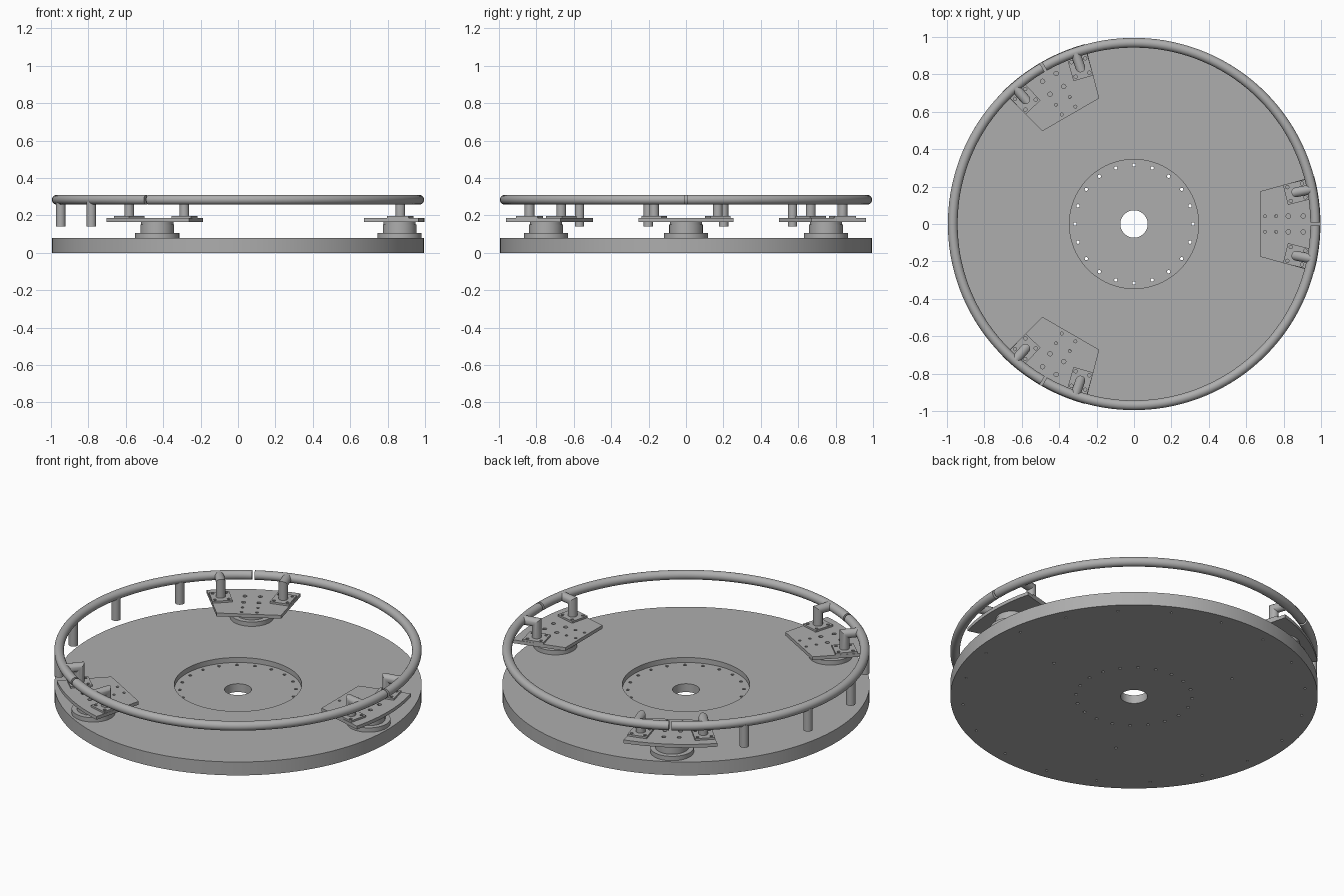
import bpy, bmesh
from math import sin, cos, pi, radians, atan2, hypot
from mathutils import Matrix, Vector

cube = bpy.data.objects.get("Cube")
if cube:
    bpy.data.objects.remove(cube, do_unlink=True)

grey = bpy.data.materials.new("plain grey")
grey.use_nodes = True
GREY = (0.42, 0.42, 0.42, 1)
grey.diffuse_color = GREY
grey.node_tree.nodes["Principled BSDF"].inputs["Base Color"].default_value = GREY


def circle(r, n, z=0, cx=0, cy=0):
    return [Vector((cx + r * cos(2 * pi * i / n), cy + r * sin(2 * pi * i / n), z)) for i in range(n)]


def skin(bm, rings, closed=False):
    """Bridge equal rings of points into a solid."""
    vs = [[bm.verts.new(p) for p in ring] for ring in rings]
    n = len(vs[0])
    pairs = list(zip(vs, vs[1:])) + ([(vs[-1], vs[0])] if closed else [])
    for a, b in pairs:
        for i in range(n):
            j = (i + 1) % n
            bm.faces.new((a[i], a[j], b[j], b[i]))
    if not closed:
        bm.faces.new(vs[0][::-1])
        bm.faces.new(vs[-1])


def make(name, solids, matrix=Matrix(), closed=False):
    bm = bmesh.new()
    for rings in solids:
        skin(bm, rings, closed)
    bmesh.ops.recalc_face_normals(bm, faces=bm.faces)
    mesh = bpy.data.meshes.new(name)
    bm.to_mesh(mesh)
    bm.free()
    mesh.materials.append(grey)
    ob = bpy.data.objects.new(name, mesh)
    bpy.context.collection.objects.link(ob)
    ob.matrix_world = matrix
    return ob


def cylinder(r, z0, z1, cx=0, cy=0, n=32):
    return [circle(r, n, z0, cx, cy), circle(r, n, z1, cx, cy)]


def select(ob):
    bpy.ops.object.select_all(action='DESELECT')
    ob.select_set(True)
    bpy.context.view_layer.objects.active = ob


def smooth(ob):
    select(ob)
    bpy.ops.object.shade_smooth_by_angle(angle=radians(30))


def drill(ob, solids):
    """Cut holes, then drop the cutter."""
    cutter = make("hole_cutter", solids, ob.matrix_world.copy())
    cutter.hide_render = True
    mod = ob.modifiers.new("holes", 'BOOLEAN')
    mod.object = cutter
    mod.solver = 'EXACT'
    select(ob)
    bpy.ops.object.modifier_apply(modifier=mod.name)
    bpy.data.objects.remove(cutter, do_unlink=True)


def spin(deg):
    return Matrix.Rotation(radians(deg), 4, 'Z')


# Base disk with a central recess and bore
profile = [(.073, 0), (.995, 0), (.995, .08), (.345, .08), (.345, .05), (.073, .05)]
disk = make("base_disk", [[circle(r, 160, z) for r, z in profile]], closed=True)


def hole_ring(count, radius, r, z0, z1, start=0.0):
    for i in range(count):
        a = start + 2 * pi * i / count
        yield cylinder(r, z0, z1, radius * cos(a), radius * sin(a), 10)


drill(disk, [*hole_ring(20, .315, .009, -.05, .07), *hole_ring(3, .565, .009, -.05, .03),
             *hole_ring(20, .93, .007, -.05, .03, .15)])
smooth(disk)

# Tubular ring in three arcs with narrow joints
RING, TUBE, RING_Z = .969, .026, .284
GAP = .007 / RING
for k in range(3):
    arc = []
    for i in range(49):
        a = GAP + (2 * pi / 3 - 2 * GAP) * i / 48
        arc.append([Vector(((RING + p.x) * cos(a), (RING + p.x) * sin(a), RING_Z + p.y))
                    for p in circle(TUBE, 24)])
    smooth(make(f"ring_arc_{k + 1}", [arc], spin(120 * k)))

# Short posts hanging from the ring
for k in range(4):
    smooth(make(f"hanging_post_{k + 1}", [cylinder(.025, .14, RING_Z - .01, RING)], spin(144 + 24 * k)))

# Three support stations
FOOT_U, FOOT_V = .868, .17
for k in range(3):
    turn = spin(120 * k)

    # Stepped pedestal
    for part, r, z0, z1 in (("flange", .118, .08, .106), ("drum", .09, .106, .15), ("cap", .086, .15, .165)):
        smooth(make(f"pedestal_{part}_{k + 1}", [cylinder(r, z0, z1, .864, 0, 48)], turn))

    # Flared top plate with a curved outer edge
    edge = [Vector((.997 * cos(a), .997 * sin(a), 0)) for a in (radians(-14.8 + 29.6 * i / 12) for i in range(13))]
    outline = [Vector((.675, .175, 0)), Vector((.675, -.175, 0))] + edge
    plate = make(f"support_plate_{k + 1}", [[[p + Vector((0, 0, z)) for p in outline] for z in (.166, .186)]], turn)
    drill(plate, [cylinder(r, .15, .2, u, v, 12) for u, r in ((.70, .008), (.76, .008), (.825, .012), (.905, .012))
                  for v in (-.042, .042)])
    smooth(plate)

    for side, s in (("left", 1), ("right", -1)):
        # Bolted foot
        place = turn @ Matrix.Translation((FOOT_U, s * FOOT_V, 0)) @ spin(14 * s)
        corners = [Vector((x, y, 0)) for x, y in ((-.06, -.055), (.06, -.055), (.06, .055), (-.06, .055))]
        foot = make(f"{side}_foot_{k + 1}", [[[p + Vector((0, 0, z)) for p in corners] for z in (.186, .197)]], place)
        drill(foot, [cylinder(.009, .18, .21, x, y, 10) for x in (-.04, .04) for y in (-.038, .038)])

        # Mitred elbow pipe from the foot out to the ring
        section = circle(TUBE, 24)
        reach = RING - hypot(FOOT_U, FOOT_V)
        elbow = [[Vector((p.x, p.y, .19)) for p in section],
                 [Vector((p.x, p.y, RING_Z - p.x)) for p in section],
                 [Vector((reach, p.y, RING_Z - p.x)) for p in section]]
        out = turn @ Matrix.Translation((FOOT_U, s * FOOT_V, 0)) @ Matrix.Rotation(s * atan2(FOOT_V, FOOT_U), 4, 'Z')
        smooth(make(f"{side}_elbow_pipe_{k + 1}", [elbow], out))
